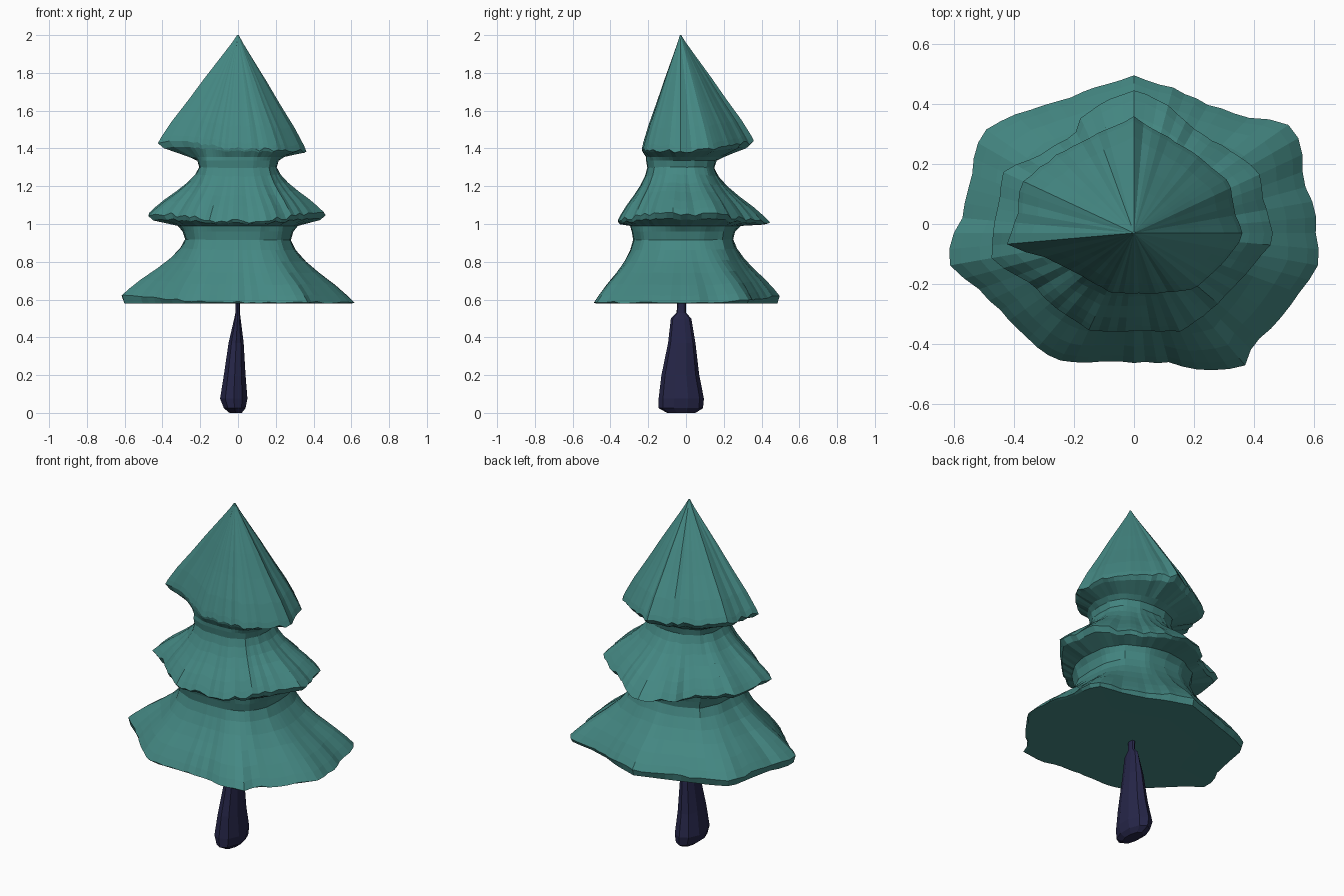
import bpy, bmesh, math, random
from mathutils import Vector

if "Cube" in bpy.data.objects:
    bpy.data.objects.remove(bpy.data.objects["Cube"])

random.seed(4)
SEG = 72
CY = -0.03  # y of the tree axis


def material(name, colour):
    m = bpy.data.materials.new(name)
    m.diffuse_color = (*colour, 1)
    m.use_nodes = True
    m.node_tree.nodes["Principled BSDF"].inputs["Base Color"].default_value = m.diffuse_color
    return m


needles = material("teal needles", (0.058, 0.246, 0.227))
bark = material("dark bark", (0.019, 0.019, 0.065))

# Rim outlines of the three branch tiers, seen from above
LOW = [(0, .5), (.15, .45), (.25, .4), (.38, .36), (.52, .34), (.56, .27), (.57, .14), (.61, .04),
       (.62, -.12), (.6, -.18), (.5, -.31), (.39, -.42), (.37, -.49), (.2, -.49), (.12, -.465),
       (-.22, -.465), (-.3, -.44), (-.42, -.32), (-.52, -.22), (-.62, -.14), (-.62, -.05),
       (-.58, 0), (-.55, .14), (-.52, .31), (-.42, .36), (-.3, .4), (-.15, .45)]
MID = [(0, .45), (.1, .41), (.2, .32), (.3, .26), (.42, .18), (.44, .06), (.47, -.05), (.42, -.12),
       (.35, -.2), (.27, -.28), (.16, -.36), (-.15, -.36), (-.25, -.29), (-.35, -.2), (-.48, -.12),
       (-.47, 0), (-.44, .18), (-.32, .23), (-.2, .3), (-.18, .36), (-.1, .41)]
TOP = [(0, .36), (.1, .3), (.2, .24), (.32, .14), (.34, .03), (.37, -.04), (.3, -.13), (.2, -.22),
       (.05, -.235), (-.08, -.23), (-.2, -.16), (-.3, -.11), (-.43, -.08), (-.39, .04), (-.38, .14),
       (-.25, .24), (-.13, .3)]


def resample(outline):
    """Distance from the axis to the outline for each of SEG directions."""
    pts = [Vector((x, y - CY)) for x, y in outline]
    radii = []
    for i in range(SEG):
        a = math.tau * i / SEG
        d = Vector((math.cos(a), math.sin(a)))
        best = 0.1
        for p, q in zip(pts, pts[1:] + pts[:1]):
            e = q - p
            den = d.cross(e)
            if abs(den) > 1e-9:
                t, u = p.cross(e) / den, p.cross(d) / den
                if t > 0 and -1e-6 <= u <= 1 + 1e-6:
                    best = max(best, t)
        radii.append(best)
    return radii


def neck(rx, front, back):
    """Softly squared neck outline."""
    pts = []
    for i in range(16):
        a = math.tau * i / 16
        c, s = math.cos(a), math.sin(a)
        k = 1 / (abs(c) ** 3 + abs(s) ** 3) ** (1 / 3)
        pts.append((rx * c * k, CY + s * k * (back - CY if s > 0 else CY - front)))
    return resample(pts)


def loft(name, rings, mat):
    """Skin a stack of rings and close both ends."""
    bm = bmesh.new()
    loops = [[bm.verts.new(p) for p in ring] for ring in rings]
    n = len(loops[0])
    for a, b in zip(loops, loops[1:]):
        for i in range(n):
            bm.faces.new((a[i], a[(i + 1) % n], b[(i + 1) % n], b[i]))
    bm.faces.new(loops[0][::-1])
    bm.faces.new(loops[-1])
    bmesh.ops.recalc_face_normals(bm, faces=bm.faces)
    me = bpy.data.meshes.new(name)
    bm.to_mesh(me)
    bm.free()
    me.materials.append(mat)
    ob = bpy.data.objects.new(name, me)
    bpy.context.collection.objects.link(ob)
    return ob


def ring(radii, heights):
    return [(r * math.cos(math.tau * i / SEG), CY + r * math.sin(math.tau * i / SEG), h)
            for i, (r, h) in enumerate(zip(radii, heights))]


def rim_heights(left, right, front, back, jag):
    out = []
    for i in range(SEG):
        c, s = math.cos(math.tau * i / SEG), math.sin(math.tau * i / SEG)
        h = (right if c > 0 else left) * c * c + (back if s > 0 else front) * s * s
        out.append(h + random.uniform(-jag, jag))
    return out


def mix(a, b, f):
    return [x + (y - x) * f for x, y in zip(a, b)]


def skirt(rim, rim_z, top, top_z, curve):
    """Flared rings from the ragged rim up to the neck; curve = (height, spread) steps."""
    jag = [r * random.uniform(.985, 1.0) for r in rim]
    return [ring(mix(top, jag, f), mix(rim_z, [top_z] * SEG, t)) for t, f in curve]


FLARE = [(0, 1), (.1, .89), (.25, .7), (.42, .45), (.58, .24), (.74, .08), (.88, 0), (1, .04)]
low, mid, top = resample(LOW), resample(MID), resample(TOP)
neck_low, neck_top = neck(.28, -.28, .25), neck(.205, -.205, .15)
z_low = rim_heights(.62, .585, .585, .615, .006)
z_mid = rim_heights(1.055, 1.055, 1.015, 1.01, .012)
z_top = rim_heights(1.435, 1.385, 1.40, 1.43, .01)

rings = [ring([r * .6 for r in low], [.582] * SEG), ring([r * .97 for r in low], [.58] * SEG)]
rings += skirt(low, z_low, neck_low, .96, FLARE)
# Overhang beneath the middle tier
rings.append(ring(mix(neck_low, mid, .2), [.99] * SEG))
rings.append(ring(mix(neck_low, mid, .85), mix(z_mid, [.99] * SEG, .45)))
rings += skirt(mid, z_mid, neck_top, 1.335, FLARE)
# Overhang beneath the top tier
rings.append(ring(mix(neck_top, top, .25), [1.355] * SEG))
rings.append(ring(mix(neck_top, top, .85), mix(z_top, [1.37] * SEG, .45)))
# Pointed crown
crown = [(0, 1), (.05, .965), (.2, .83), (.4, .62), (.6, .42), (.8, .21), (.93, .075), (1, .012)]
rings += skirt(top, z_top, [.0] * SEG, 2.0, crown)
loft("foliage", rings, needles)

# Trunk: narrow blade from side to side, wide front to back
levels = [(0, -.045, .02, -.10, .05), (.025, -.075, .04, -.145, .09), (.075, -.095, .05, -.145, .095),
          (.2, -.075, .04, -.13, .07), (.37, -.05, .03, -.095, .05), (.5, -.02, .014, -.08, .028),
          (.53, -.014, .01, -.05, .0), (.6, -.014, .01, -.045, .0)]
trunk = []
for z, x0, x1, y0, y1 in levels:
    pts = []
    for i in range(10):
        a = math.tau * (i + .5) / 10
        c, s = math.cos(a) / math.cos(math.pi / 10), math.sin(a)
        pts.append(((x0 + x1) / 2 + c * (x1 - x0) / 2, (y0 + y1) / 2 + s * (y1 - y0) / 2, z))
    trunk.append(pts)
loft("trunk", trunk, bark)
